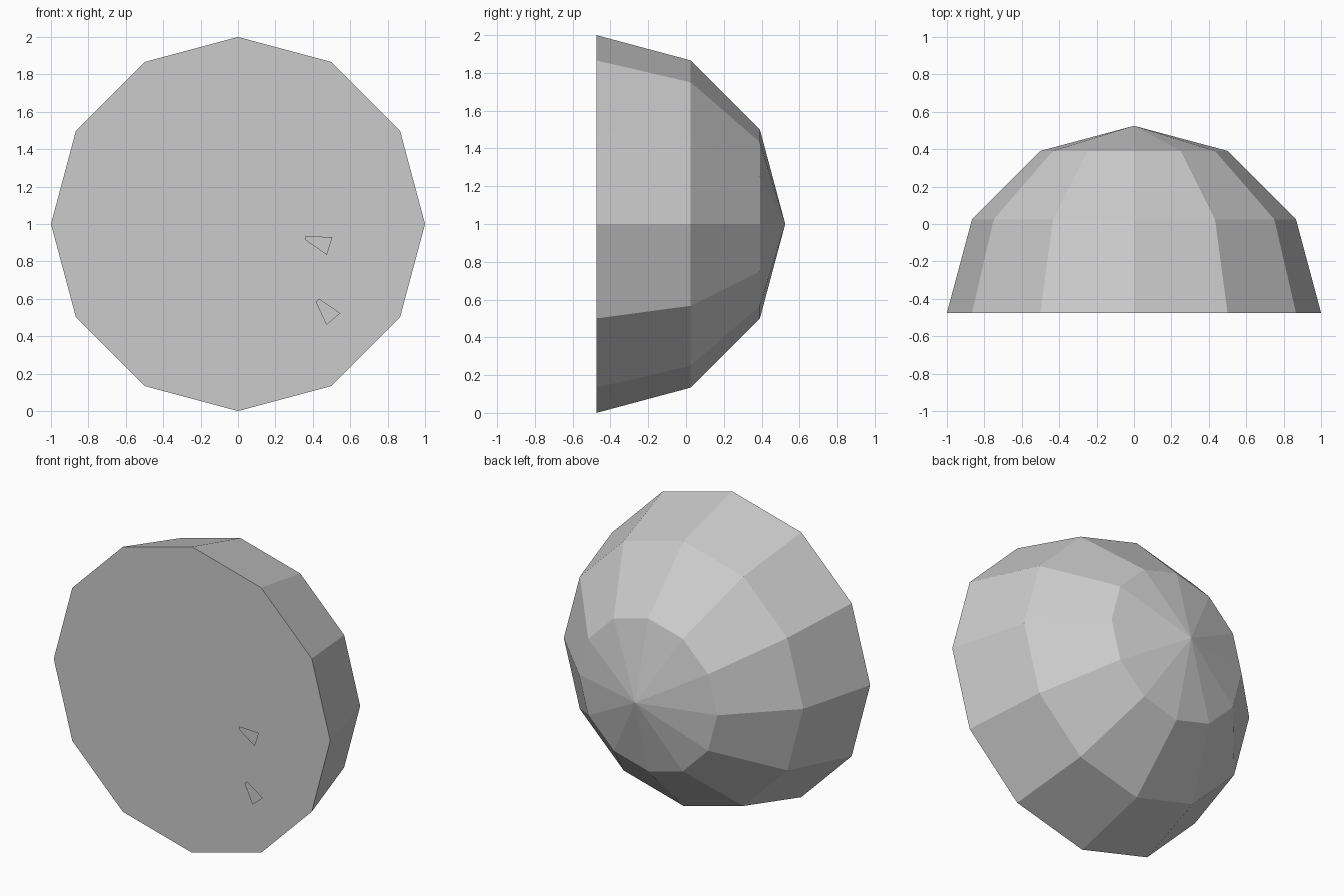
import bpy
import bmesh
from math import radians
from mathutils import Matrix

default = bpy.data.objects.get("Cube")
if default:
    bpy.data.objects.remove(default, do_unlink=True)

FRONT_Y = -0.475

grey = bpy.data.materials.new("light grey")
grey.use_nodes = True
grey.diffuse_color = (0.6, 0.6, 0.6, 1)
grey.node_tree.nodes["Principled BSDF"].inputs["Base Color"].default_value = (0.6, 0.6, 0.6, 1)


def finish(bm, name):
    mesh = bpy.data.meshes.new(name)
    bm.to_mesh(mesh)
    bm.free()
    mesh.materials.append(grey)
    obj = bpy.data.objects.new(name, mesh)
    bpy.context.collection.objects.link(obj)
    return obj


# Faceted half sphere with a flat, closed front
bm = bmesh.new()
bmesh.ops.create_uvsphere(bm, u_segments=12, v_segments=6, radius=1)
lower = [v for v in bm.verts if v.co.z < -0.01]
bmesh.ops.delete(bm, geom=lower, context='VERTS')
rim = [e for e in bm.edges if e.is_boundary]
bmesh.ops.contextual_create(bm, geom=rim)
bmesh.ops.transform(
    bm, verts=bm.verts,
    matrix=Matrix.Translation((0, FRONT_Y, 1)) @ Matrix.Rotation(radians(-90), 4, 'X'))
bmesh.ops.recalc_face_normals(bm, faces=bm.faces)
finish(bm, "half_dome")


# Small wedge-shaped flakes floating just before the flat front
def flake(name, y, outline):
    bm = bmesh.new()
    face = bm.faces.new([bm.verts.new((x, y, z)) for x, z in outline])
    face.normal_update()
    if face.normal.y > 0:
        face.normal_flip()
    finish(bm, name)


flake("upper_flake", -0.505, [(0.36, 0.935), (0.505, 0.93), (0.475, 0.835), (0.36, 0.915)])
flake("lower_flake", -0.525, [(0.415, 0.585), (0.435, 0.6), (0.547, 0.523), (0.473, 0.46)])
